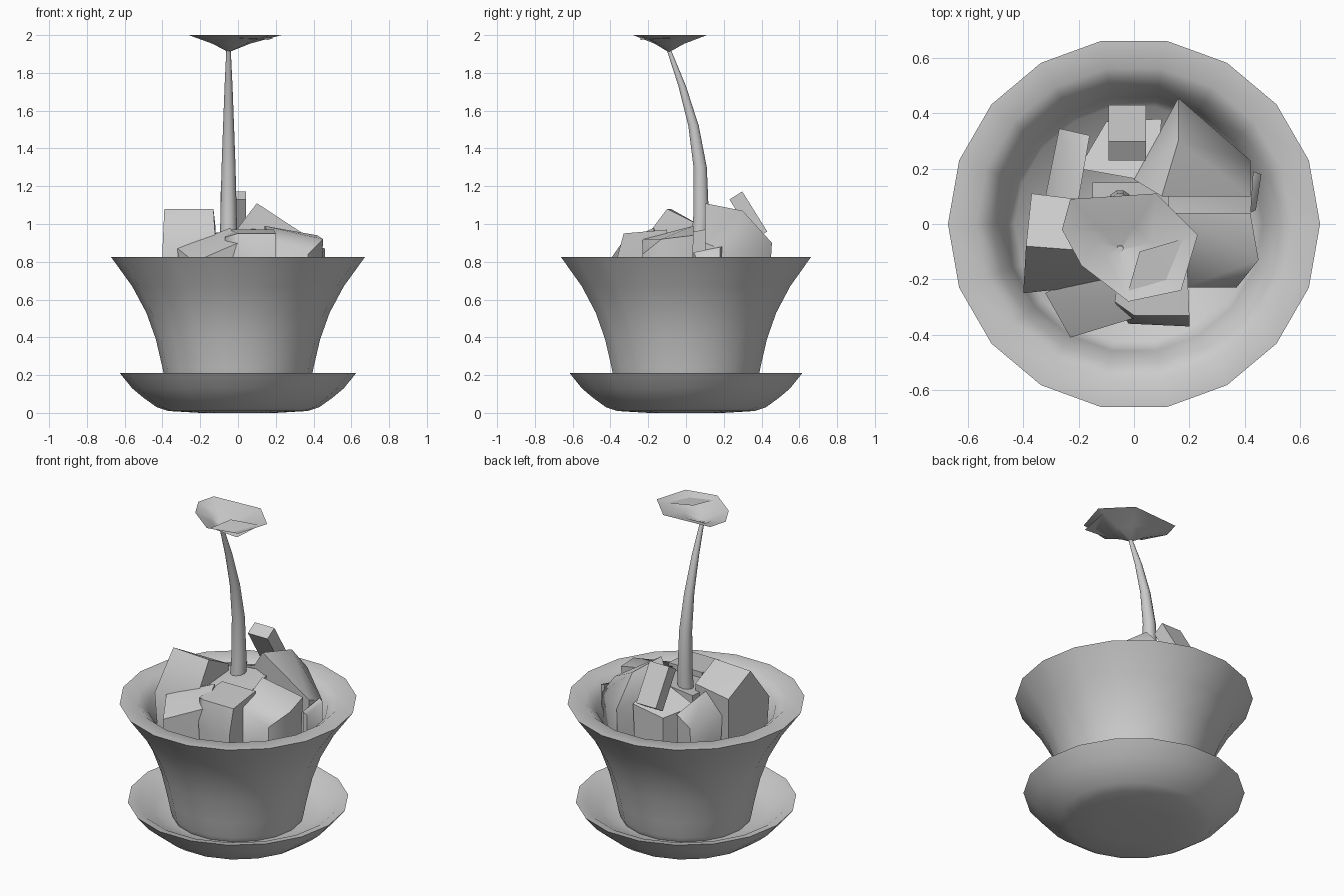
import bpy, bmesh, math
from mathutils import Vector, Matrix

cube = bpy.data.objects.get("Cube")
if cube:
    bpy.data.objects.remove(cube, do_unlink=True)

clay = bpy.data.materials.new("plain_grey")
clay.use_nodes = True
clay.diffuse_color = (0.6, 0.6, 0.6, 1)
clay.node_tree.nodes["Principled BSDF"].inputs["Base Color"].default_value = clay.diffuse_color


def finish(name, bm, angle):
    """Turn a bmesh into a shaded, coloured object."""
    mesh = bpy.data.meshes.new(name)
    bm.to_mesh(mesh)
    bm.free()
    mesh.materials.append(clay)
    obj = bpy.data.objects.new(name, mesh)
    bpy.context.collection.objects.link(obj)
    bpy.ops.object.select_all(action='DESELECT')
    obj.select_set(True)
    bpy.context.view_layer.objects.active = obj
    bpy.ops.object.shade_smooth_by_angle(angle=math.radians(angle))
    return obj


def skin(bm, rings, cap_start=True, cap_end=False):
    """Bridge a sequence of equal closed rings of points."""
    loops = [[bm.verts.new(p) for p in ring] for ring in rings]
    for low, high in zip(loops, loops[1:]):
        for i in range(len(low)):
            j = (i + 1) % len(low)
            bm.faces.new((low[i], low[j], high[j], high[i]))
    if cap_start:
        bm.faces.new(loops[0][::-1])
    if cap_end:
        bm.faces.new(loops[-1])


def circle(radius, centre, sides):
    steps = [math.tau * i / sides for i in range(sides)]
    return [Vector(centre) + Vector((radius * math.cos(a), radius * math.sin(a), 0)) for a in steps]


def turned(name, profile, sides=18):
    """Turned vessel from (radius, height) pairs, outside first, then inside."""
    bm = bmesh.new()
    skin(bm, [circle(r, (0, 0, z), sides) for r, z in profile], cap_end=True)
    return finish(name, bm, 75)


def rock(name, top, base=0.6, shrink=0.92):
    """Chunk of stone: hull of its top corners and a smaller sunken base."""
    bm = bmesh.new()
    centre = sum((Vector(p) for p in top), Vector()) / len(top)
    for p in top:
        bm.verts.new(p)
        foot = centre.lerp(Vector(p), shrink)
        bm.verts.new((foot.x, foot.y, base))
    bmesh.ops.convex_hull(bm, input=bm.verts[:])
    bmesh.ops.delete(bm, geom=[v for v in bm.verts if not v.link_faces], context='VERTS')
    return finish(name, bm, 50)


# Vessels with rolled lips
turned("saucer", [(0.2, 0), (0.37, 0.01), (0.43, 0.03), (0.5, 0.08), (0.56, 0.13), (0.625, 0.21),
                  (0.57, 0.2), (0.48, 0.14), (0.36, 0.11)])
turned("pot", [(0.35, 0.05), (0.38, 0.14), (0.4, 0.24), (0.435, 0.39), (0.485, 0.53), (0.56, 0.67),
               (0.672, 0.825), (0.57, 0.825), (0.51, 0.775), (0.465, 0.66), (0.43, 0.55)])

# Curved, tapering stem
bm = bmesh.new()
path = [(0.06, 0.7, 0.05), (0.08, 1.05, 0.043), (0.075, 1.3, 0.037), (0.04, 1.52, 0.029),
        (-0.02, 1.73, 0.021), (-0.09, 1.92, 0.012)]
skin(bm, [circle(r, (-0.05, y, z), 10) for y, z, r in path], cap_end=True)
finish("stem", bm, 50)

# Shallow, open flower cup
bm = bmesh.new()
rim = [(-0.23, 0.09), (-0.26, -0.02), (-0.19, -0.15), (-0.02, -0.28),
       (0.17, -0.24), (0.23, -0.04), (0.08, 0.11)]
heart = Vector((-0.05, -0.09, 1.91))
edge = [Vector((x, y, 2)) for x, y in rim]
middle = [heart.lerp(p, 0.4) + Vector((0, 0, 0.008)) for p in edge]
inner = [heart.lerp(p, 0.04) for p in edge]
skin(bm, [inner, middle, edge])
finish("flower_cup", bm, 50)

# Folded petal inside the cup
bm = bmesh.new()
tip, right, front, left = [bm.verts.new(p) for p in (
    (0.02, -0.1, 1.995), (0.19, -0.05, 1.985), (0.16, -0.24, 1.975), (-0.02, -0.24, 1.985))]
for trio in ((tip, front, right), (tip, left, front)):
    bm.faces.new(trio)
finish("folded_petal", bm, 10)

# Rocks heaped in the pot
rock("left_rock", [(-0.37, 0.11, 0.97), (-0.12, 0.08, 0.99), (-0.39, -0.08, 1.08),
                   (-0.13, -0.1, 1.08), (-0.4, -0.25, 0.86), (-0.12, -0.22, 0.92)])
rock("front_left_rock", [(-0.32, -0.25, 0.87), (-0.23, -0.41, 0.8), (0, -0.34, 0.9),
                         (-0.04, -0.17, 0.98), (-0.15, -0.15, 0.93)])
rock("front_rock", [(-0.07, -0.28, 0.93), (-0.04, -0.1, 0.97), (0.19, -0.1, 0.97), (0.2, -0.33, 0.95),
                    (0, -0.33, 0.95), (0.2, -0.37, 0.8), (-0.02, -0.36, 0.8)])
rock("right_rock", [(0.14, 0.04, 0.99), (0.42, 0.04, 0.94), (0.45, -0.13, 0.92),
                    (0.37, -0.23, 0.84), (0.18, -0.23, 0.92)])
rock("back_right_rock", [(0.1, 0.1, 1.11), (0.16, 0.3, 1.07), (0.16, 0.455, 0.9),
                         (0.42, 0.23, 0.85), (0.42, 0.1, 0.9), (0, 0.16, 0.98)])
rock("back_rock", [(-0.1, 0.37, 0.88), (0.1, 0.38, 0.92), (0.08, 0.15, 1), (-0.2, 0.2, 0.92)])
rock("back_left_rock", [(-0.27, 0.345, 0.85), (-0.16, 0.32, 0.9), (-0.2, 0.09, 0.97),
                        (-0.32, 0.1, 0.85)])
rock("right_sliver", [(0.42, 0.04, 0.85), (0.43, 0.19, 0.88), (0.46, 0.18, 0.87), (0.44, 0.05, 0.83)])
rock("middle_rock", [(-0.15, 0.15, 0.95), (0.12, 0.15, 0.98), (0.14, -0.12, 0.93), (-0.15, -0.12, 0.93)])

# Small leaning block at the back
bm = bmesh.new()
bmesh.ops.create_cube(bm, size=1, matrix=Matrix.Translation((-0.025, 0.33, 1.045))
                      @ Matrix.Rotation(math.radians(32), 4, 'X') @ Matrix.Diagonal((0.135, 0.08, 0.25, 1)))
finish("leaning_block", bm, 35)
